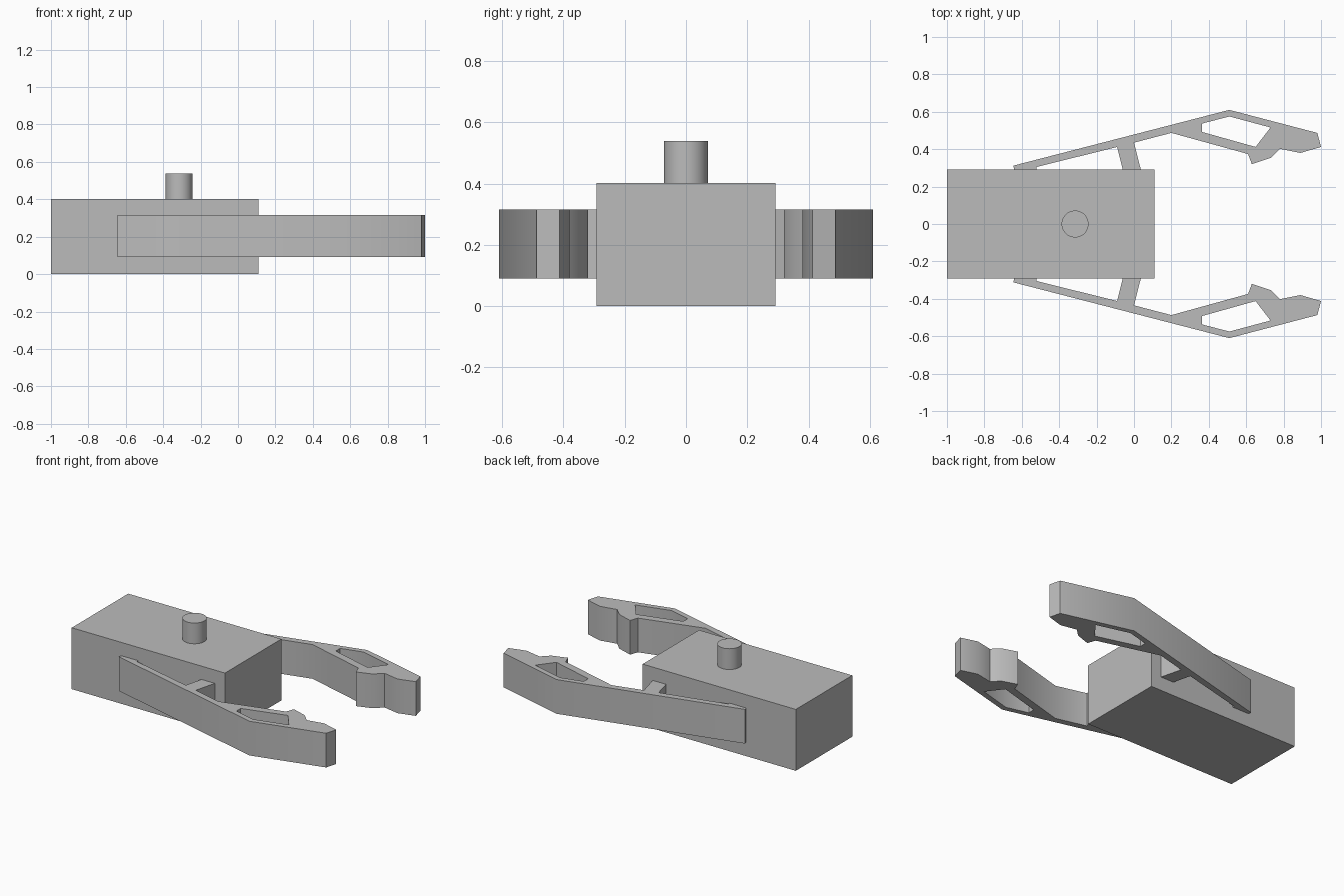
import bpy
import bmesh
from math import radians

cube = bpy.data.objects.get("Cube")
if cube:
    bpy.data.objects.remove(cube, do_unlink=True)

GREY = (0.5, 0.5, 0.5, 1.0)
grey = bpy.data.materials.new("plain grey")
grey.use_nodes = True
grey.diffuse_color = GREY
grey.node_tree.nodes["Principled BSDF"].inputs["Base Color"].default_value = GREY


def finish(name, bm):
    """Turn a bmesh into a grey object that is smooth except at sharp edges."""
    bmesh.ops.recalc_face_normals(bm, faces=bm.faces)
    mesh = bpy.data.meshes.new(name)
    bm.to_mesh(mesh)
    bm.free()
    mesh.materials.append(grey)
    obj = bpy.data.objects.new(name, mesh)
    bpy.context.collection.objects.link(obj)
    bpy.ops.object.select_all(action='DESELECT')
    obj.select_set(True)
    bpy.context.view_layer.objects.active = obj
    bpy.ops.object.shade_smooth_by_angle(angle=radians(30))
    return obj


def extrude_plate(name, loops, z0, z1):
    """Fill an outline with holes and extrude it upwards."""
    bm = bmesh.new()
    edges = []
    for loop in loops:
        verts = [bm.verts.new((x, y, z0)) for x, y in loop]
        edges += [bm.edges.new((verts[i - 1], v)) for i, v in enumerate(verts)]
    bmesh.ops.triangle_fill(bm, use_beauty=True, edges=edges)
    top = bmesh.ops.extrude_face_region(bm, geom=bm.faces[:])["geom"]
    bmesh.ops.translate(bm, vec=(0, 0, z1 - z0),
                        verts=[g for g in top if isinstance(g, bmesh.types.BMVert)])
    return finish(name, bm)


# Housing block
block = [(-1, -0.292), (0.11, -0.292), (0.11, 0.292), (-1, 0.292)]
extrude_plate("housing", [block], 0, 0.402)

# Round pin on top
pin = bmesh.new()
bmesh.ops.create_cone(pin, cap_ends=True, segments=48,
                      radius1=0.072, radius2=0.072, depth=0.16)
bmesh.ops.translate(pin, vec=(-0.315, 0, 0.458), verts=pin.verts)
finish("top_pin", pin)

# Gripper arm: outer bar, notched jaw, then strut and tail running into the housing
arm = [(-0.645, 0.312), (0.51, 0.61), (0.98, 0.487), (1, 0.412),
       (0.89, 0.38), (0.78, 0.402), (0.73, 0.353), (0.63, 0.32), (0.61, 0.374),
       (0.2, 0.487), (0, 0.435), (0.047, 0.25), (-0.05, 0.25), (-0.09, 0.412),
       (-0.52, 0.305), (-0.52, 0.25), (-0.63, 0.25)]
# Window through the jaw
window = [(0.364, 0.537), (0.51, 0.575), (0.73, 0.516), (0.65, 0.412), (0.364, 0.492)]

for name, side in (("left_arm", 1), ("right_arm", -1)):
    loops = [[(x, side * y) for x, y in loop] for loop in (arm, window)]
    extrude_plate(name, loops, 0.091, 0.315)
